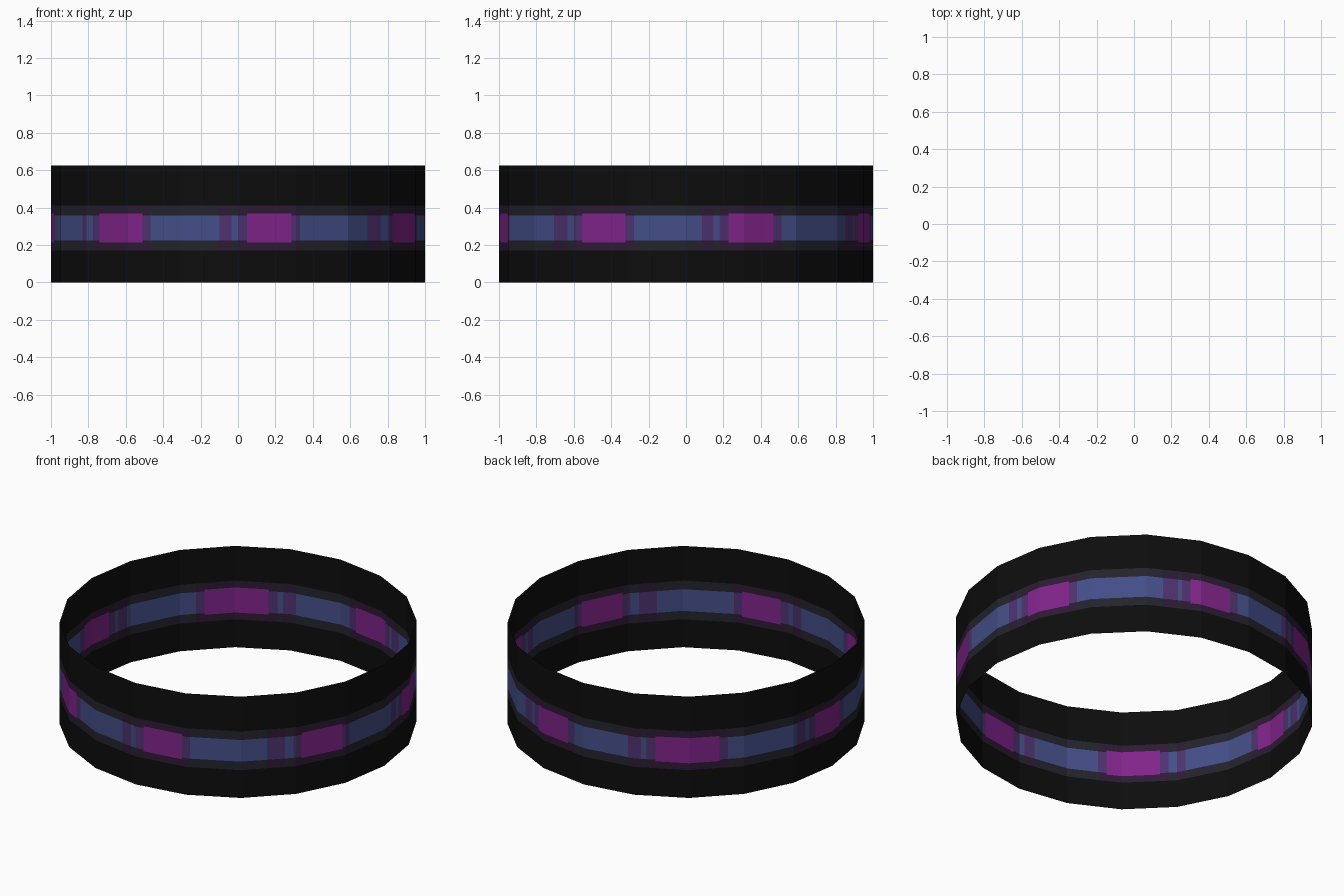
import bpy, bmesh, math

if "Cube" in bpy.data.objects:
    bpy.data.objects.remove(bpy.data.objects["Cube"])

SIDES, HEIGHT = 20, 0.626
STEP = 360 / SIDES


def material(name, rgb):
    m = bpy.data.materials.new(name)
    lin = [(c / 255 / 12.92) if c < 11 else ((c / 255 + 0.055) / 1.055) ** 2.4 for c in rgb]
    m.diffuse_color = (*lin, 1)
    m.use_nodes = True
    m.node_tree.nodes["Principled BSDF"].inputs["Base Color"].default_value = m.diffuse_color
    return m


BLACK, GREY, DARK_PURPLE, PURPLE, BLUE, MAGENTA = range(6)
mats = [material("black", (13, 13, 13)), material("dark_grey", (35, 35, 45)),
        material("dark_purple", (45, 26, 52)), material("mid_purple", (78, 50, 112)),
        material("slate_blue", (68, 78, 136)), material("magenta", (128, 36, 138))]

# painted blocks: (wide block start, end, thin stripe start, end) in degrees from the front
blocks = [(2.8, 16.6, -5.8, -2), (56, 71, 44.5, 50.3), (103.2, 118.3, 95, 98.5),
          (158.5, 173, 149.5, 154.5), (205, 226, 196, 200.4),
          (262, 275.5, 253.6, 257.6), (311.6, 329, 303, 306)]
MARGIN = 2.8
levels = [0, 0.172, 0.214, 0.224, 0.358, 0.369, 0.411, HEIGHT]


def zone(a):
    """Kind of paint at an angle."""
    for s, e, t0, t1 in blocks:
        for x in (a, a - 360):
            if s < x < e:
                return MAGENTA
            if s - MARGIN < x < e + MARGIN or t0 < x < t1:
                return PURPLE
    return BLUE


def colour(a, z):
    """Colour by height band, then by angle."""
    k = zone(a)
    if z < levels[1] or z > levels[6]:
        return BLACK
    low, high = (levels[2], levels[5]) if k == MAGENTA else (levels[3], levels[4])
    if low < z < high:
        return k
    return GREY if k == BLUE else DARK_PURPLE


def point(a):
    """Point on the 20-sided outline at an angle."""
    i = math.floor(a / STEP + 1e-6)
    f = a / STEP - i
    p, q = math.radians(i * STEP), math.radians((i + 1) * STEP)
    return (math.sin(p) * (1 - f) + math.sin(q) * f,
            -math.cos(p) * (1 - f) - math.cos(q) * f)


# open band, cut along the facet corners and paint edges
cuts = {round(i * STEP, 2) for i in range(SIDES)}
for s, e, t0, t1 in blocks:
    cuts |= {round(v % 360, 2) for v in (s, e, s - MARGIN, e + MARGIN, t0, t1)}
cuts = sorted(cuts)

bm = bmesh.new()
cols = [[bm.verts.new((*point(a), z)) for z in levels] for a in cuts]
n = len(cuts)
for i, a in enumerate(cuts):
    j = (i + 1) % n
    mid = (a + (cuts[j] if j else 360)) / 2
    for k in range(len(levels) - 1):
        f = bm.faces.new((cols[i][k], cols[j][k], cols[j][k + 1], cols[i][k + 1]))
        f.material_index = colour(mid, (levels[k] + levels[k + 1]) / 2)
mesh = bpy.data.meshes.new("ring_band")
bm.to_mesh(mesh)
bm.free()
for m in mats:
    mesh.materials.append(m)
bpy.context.collection.objects.link(bpy.data.objects.new("ring_band", mesh))
